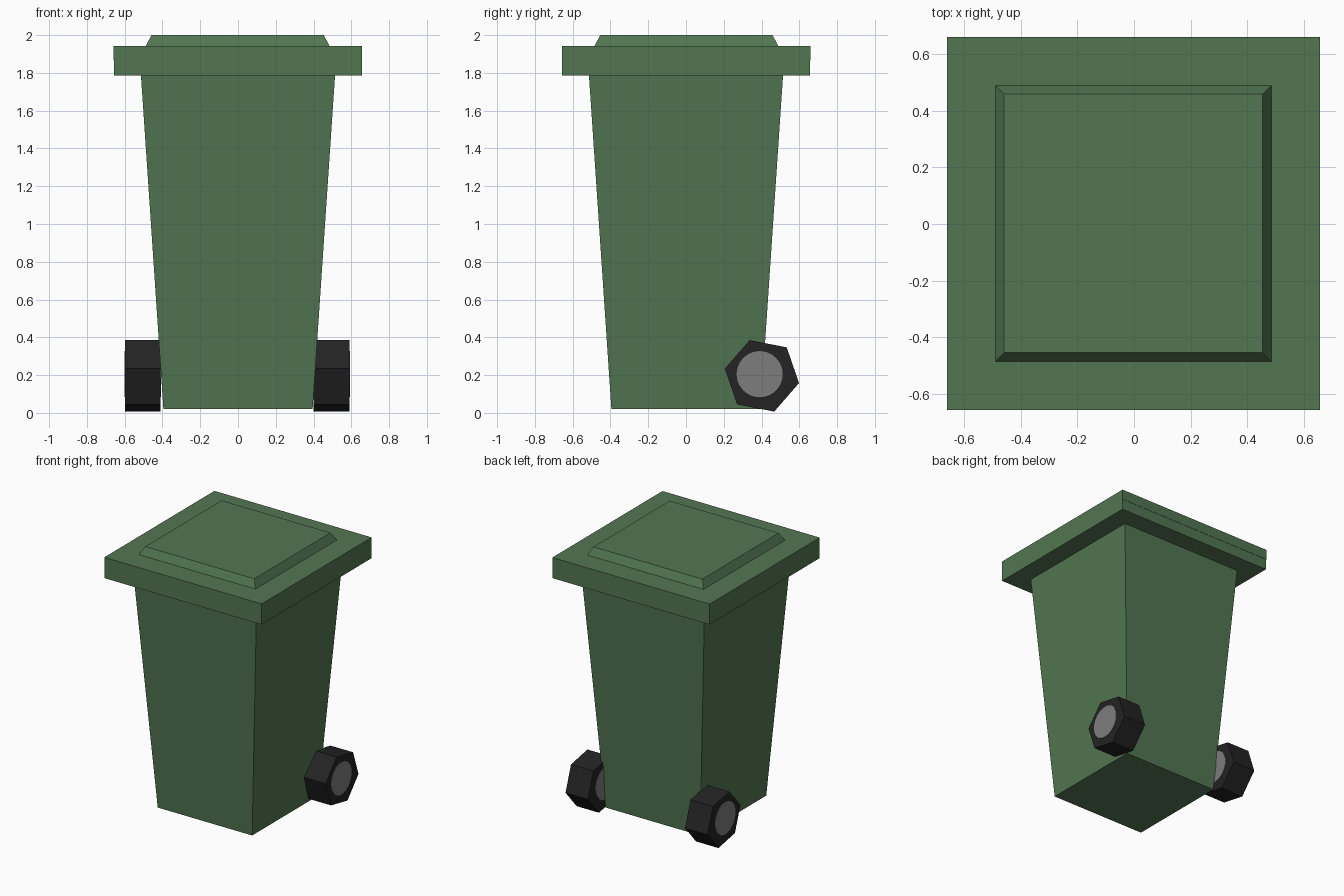
import bpy, bmesh, math
from mathutils import Matrix

if "Cube" in bpy.data.objects:
    bpy.data.objects.remove(bpy.data.objects["Cube"])


def material(name, rgb):
    m = bpy.data.materials.new(name)
    m.diffuse_color = (*rgb, 1.0)
    m.use_nodes = True
    m.node_tree.nodes["Principled BSDF"].inputs["Base Color"].default_value = m.diffuse_color
    return m


GREEN = material("bin green", (0.086, 0.182, 0.084))
BLACK = material("tyre black", (0.017, 0.017, 0.017))
GREY = material("hub grey", (0.205, 0.205, 0.205))


def finish(name, bm, mat):
    bmesh.ops.recalc_face_normals(bm, faces=bm.faces[:])
    mesh = bpy.data.meshes.new(name)
    bm.to_mesh(mesh)
    bm.free()
    mesh.materials.append(mat)
    ob = bpy.data.objects.new(name, mesh)
    bpy.context.collection.objects.link(ob)
    return ob


def tapered_box(name, z0, half0, z1, half1, mat, cx=0.0, cy=0.0):
    """Square frustum between two heights."""
    bm = bmesh.new()
    bmesh.ops.create_cube(bm, size=2)
    for v in bm.verts:
        low = v.co.z < 0
        h = half0 if low else half1
        v.co = (cx + v.co.x * h, cy + v.co.y * h, z0 if low else z1)
    return finish(name, bm, mat)


def axle_cylinder(name, x, y, z, radius, width, sides, turn, mat):
    """Cylinder along x; one corner sits at angle turn from +y."""
    bm = bmesh.new()
    bmesh.ops.create_cone(bm, cap_ends=True, segments=sides,
                          radius1=radius, radius2=radius, depth=width)
    # local x, y, z -> world y, z, x
    axes = Matrix(((0, 0, 1, 0), (1, 0, 0, 0), (0, 1, 0, 0), (0, 0, 0, 1)))
    first = bm.verts[:][0].co
    spin = Matrix.Rotation(turn - math.atan2(first.y, first.x), 4, 'Z')
    bm.transform(Matrix.Translation((x, y, z)) @ axes @ spin)
    return finish(name, bm, mat)


# Tapered body, overhanging rim and lid, raised lid panel
tapered_box("body", 0.02, 0.395, 1.79, 0.514, GREEN)
tapered_box("rim", 1.785, 0.657, 1.865, 0.657, GREEN)
tapered_box("lid", 1.865, 0.658, 1.942, 0.658, GREEN, -0.001, 0.001)
tapered_box("lid_panel", 1.94, 0.488, 2.0, 0.456, GREEN, -0.002, 0.002)

# Six-sided wheels with round hubs showing on both faces
for side, x in (("left", -0.505), ("right", 0.495)):
    axle_cylinder(side + "_wheel", x, 0.402, 0.196, 0.2, 0.188, 6,
                  math.radians(-11), BLACK)
    axle_cylinder(side + "_hub", x, 0.39, 0.205, 0.122, 0.194, 40, 0.0, GREY)
